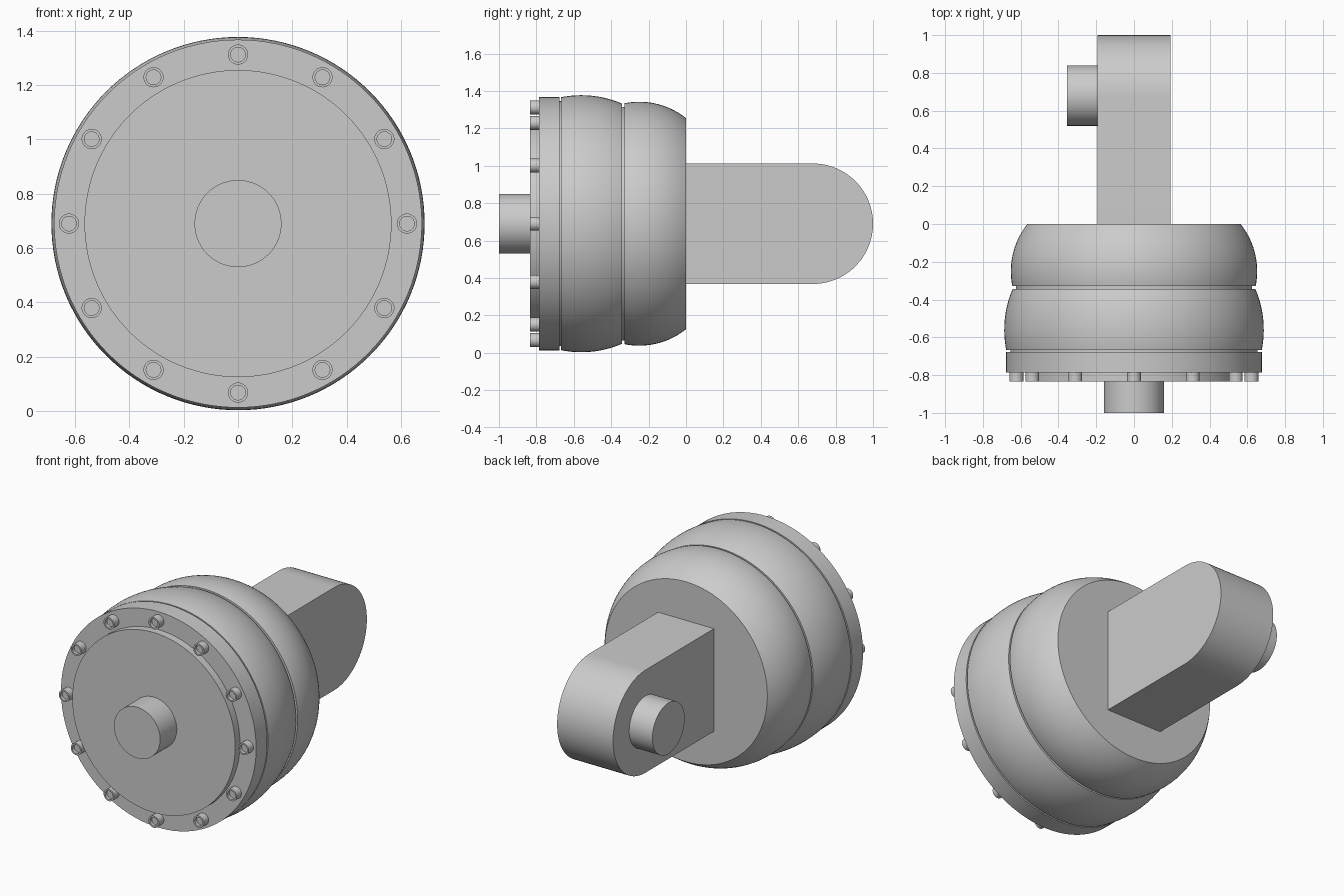
import bpy, bmesh, math
from mathutils import Matrix, Vector

if "Cube" in bpy.data.objects:
    bpy.data.objects.remove(bpy.data.objects["Cube"])

CZ = 0.69  # height of the main axis

grey = bpy.data.materials.new("plain grey")
grey.diffuse_color = (0.6, 0.6, 0.6, 1)
grey.use_nodes = True
grey.node_tree.nodes["Principled BSDF"].inputs["Base Color"].default_value = grey.diffuse_color


def finish(bm, name):
    bmesh.ops.remove_doubles(bm, verts=bm.verts, dist=1e-5)
    bmesh.ops.recalc_face_normals(bm, faces=bm.faces)
    me = bpy.data.meshes.new(name)
    bm.to_mesh(me)
    bm.free()
    for p in me.polygons:
        p.use_smooth = True
    me.set_sharp_from_angle(angle=math.radians(30))
    me.materials.append(grey)
    ob = bpy.data.objects.new(name, me)
    bpy.context.collection.objects.link(ob)
    return ob


def lathe(name, profile, centre=(0, 0, CZ), segs=128, along_x=False):
    """Spin (radius, y) points around the y axis."""
    bm = bmesh.new()
    verts = [bm.verts.new((r, y, 0)) for r, y in profile]
    edges = [bm.edges.new(pair) for pair in zip(verts, verts[1:])]
    bmesh.ops.spin(bm, geom=verts + edges, cent=(0, 0, 0), axis=(0, 1, 0),
                   angle=2 * math.pi, steps=segs, use_merge=True)
    if along_x:
        bmesh.ops.rotate(bm, verts=bm.verts, matrix=Matrix.Rotation(-math.pi / 2, 3, 'Z'))
    bmesh.ops.translate(bm, verts=bm.verts, vec=Vector(centre))
    return finish(bm, name)


def cylinder(name, r, a, b, **kw):
    return lathe(name, [(0, a), (r, a), (r, b), (0, b)], **kw)


def bulge(y0, y1, peak_y, peak_r, curve, n=16):
    """Arc of radius 'curve' whose highest point is at peak_y."""
    pts = []
    for i in range(n + 1):
        y = y0 + (y1 - y0) * i / n
        pts.append((peak_r - curve + math.sqrt(curve ** 2 - (y - peak_y) ** 2), y))
    return pts


# Front shaft, cover disc and bolt flange
cylinder("front_shaft", 0.16, -1.0, -0.83)
cylinder("cover_disc", 0.565, -0.835, -0.785)
cylinder("bolt_flange", 0.677, -0.787, -0.677)

# Two-stage bulging housing with narrow grooves
lathe("housing",
      [(0, -0.677), (0.655, -0.677), (0.655, -0.668)]
      + bulge(-0.668, -0.343, -0.56, 0.687, 0.55)
      + [(0.625, -0.343), (0.625, -0.329)]
      + bulge(-0.329, 0.0, -0.25, 0.652, 0.40)
      + [(0, 0)])

# Ring of twelve socket-head bolts
for i in range(12):
    a = i * math.pi / 6
    lathe(f"bolt_{i + 1}",
          [(0, -0.815), (0.027, -0.815), (0.027, -0.835), (0.037, -0.835),
           (0.037, -0.785), (0, -0.785)],
          centre=(0.622 * math.cos(a), 0, CZ + 0.622 * math.sin(a)), segs=32)

# Rear arm with a rounded end
R, CY = 0.322, 0.678
outline = [(0, -R)]
for i in range(49):
    a = -math.pi / 2 + math.pi * i / 48
    outline.append((CY + R * math.cos(a), R * math.sin(a)))
outline.append((0, R))
bm = bmesh.new()
face = bm.faces.new([bm.verts.new((-0.194, y, CZ + z)) for y, z in outline])
ext = bmesh.ops.extrude_face_region(bm, geom=[face], use_keep_orig=True)
bmesh.ops.translate(bm, vec=(0.388, 0, 0),
                    verts=[g for g in ext["geom"] if isinstance(g, bmesh.types.BMVert)])
finish(bm, "rear_arm")

# Pin on the left side of the arm
cylinder("side_pin", 0.16, -0.355, -0.19, centre=(0, 0.68, CZ), along_x=True)
